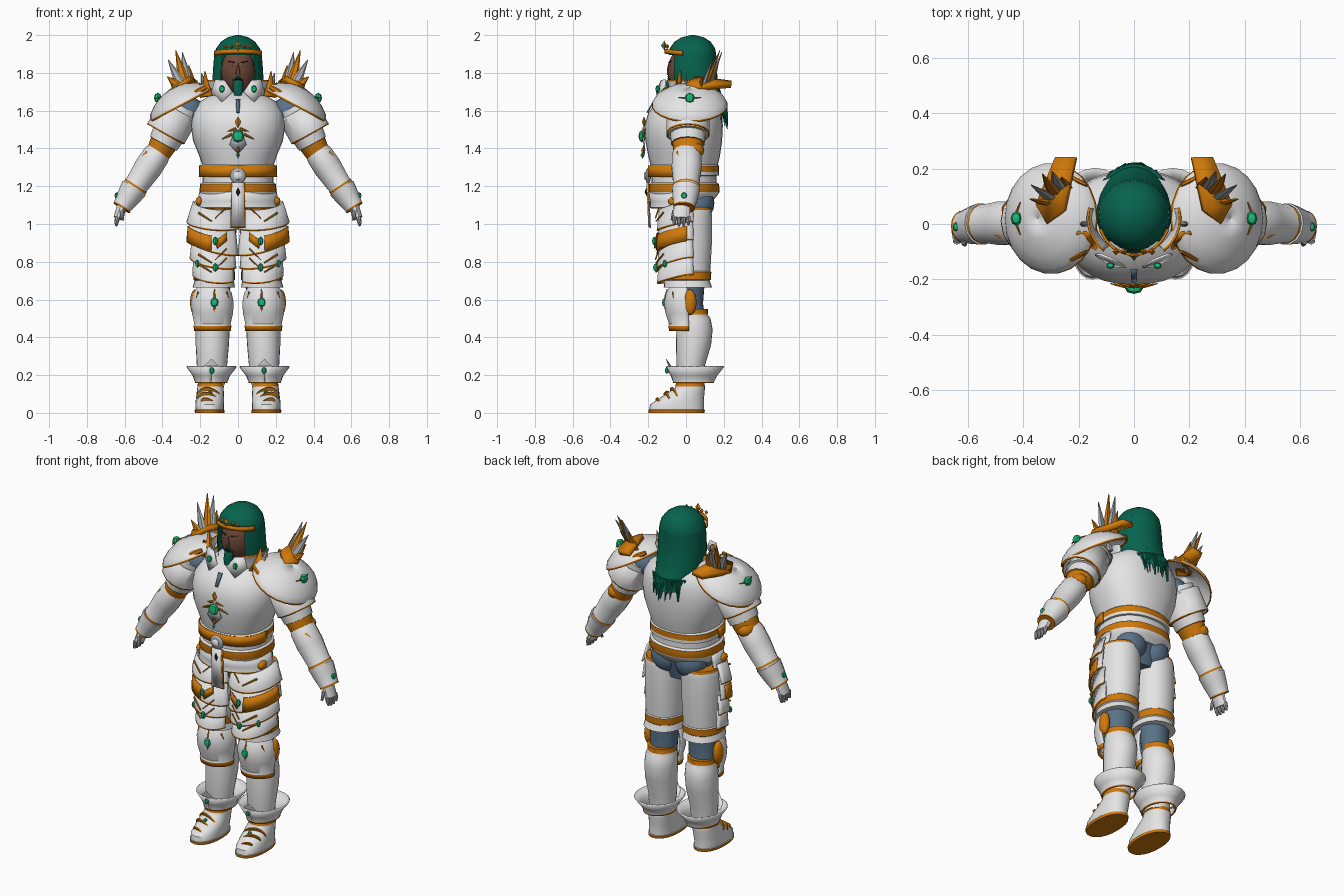
import bpy, bmesh, math, random
from mathutils import Vector

random.seed(4)
COLORS = {"white": (.78, .78, .79), "orange": (.62, .19, .003), "hair": (.002, .125, .075), "gem": (.01, .50, .19),
          "cloth": (.10, .17, .25), "skin": (.16, .065, .04), "steel": (.40, .41, .43), "dark": (.02, .015, .015)}
MATS = {k: bpy.data.materials.new(k + "_paint") for k in COLORS}
for k, c in COLORS.items():
    MATS[k].diffuse_color = (*c, 1)
W, O, H, G, C, S, T, D = COLORS

def finish(name, bm, cols, mirror=True, thick=0):
    bmesh.ops.recalc_face_normals(bm, faces=bm.faces)
    me = bpy.data.meshes.new(name)
    bm.to_mesh(me)
    bm.free()
    for c in cols:
        me.materials.append(MATS[c])
    me.shade_smooth()
    me.set_sharp_from_angle(angle=math.radians(38))
    ob = bpy.data.objects.new(name, me)
    bpy.context.collection.objects.link(ob)
    if thick:
        m = ob.modifiers.new("thickness", 'SOLIDIFY')
        m.thickness, m.offset = thick, 0
    if mirror:
        ob.modifiers.new("mirror", 'MIRROR').use_mirror_merge = False

def skin(name, rings, cols, closed=True, cap=True, mirror=True, thick=0):
    """Bridge point rings; cols gives one colour per band (or one for all)."""
    bm = bmesh.new()
    vs = [[bm.verts.new(p) for p in r] for r in rings]
    cols = [cols] * (len(rings) - 1) if isinstance(cols, str) else cols
    names, n = list(dict.fromkeys(cols)), len(rings[0])
    for i, c in enumerate(cols):
        for j in range(n if closed else n - 1):
            k = (j + 1) % n
            bm.faces.new((vs[i][j], vs[i][k], vs[i + 1][k], vs[i + 1][j])).material_index = names.index(c)
    if closed and cap:
        bm.faces.new(vs[0]).material_index = names.index(cols[0])
        bm.faces.new(vs[-1]).material_index = names.index(cols[-1])
    finish(name, bm, names, mirror, thick)

def loft(name, rings, cols, arc=None, n=24, p=1.0, dip=0, skew=0, **kw):
    """Upright body from (z, cx, cy, rx, ry); angle 0 faces front. arc limits the sweep in degrees."""
    a0, a1 = arc or (0, 360)
    ang = [math.radians(a0 + (a1 - a0) * j / n) for j in range(n + (1 if arc else 0))]
    e = lambda v: math.copysign(abs(v) ** p, v)
    pts = [[(cx + rx * e(math.sin(a)), cy - ry * e(math.cos(a)), z - dip * max(0, math.cos(a)) + skew * math.sin(a))
            for a in ang] for z, cx, cy, rx, ry in rings]
    skin(name, pts, cols, closed=arc is None, **kw)

def limb(name, a, b, prof, cols, n=14, **kw):
    """Tube from a to b with profile (t, width, depth)."""
    a, b = Vector(a), Vector(b)
    d = (b - a).normalized()
    u = Vector((0, 1, 0)).cross(d).normalized()
    v = d.cross(u)
    ang = [2 * math.pi * j / n for j in range(n)]
    skin(name, [[a + (b - a) * t + u * r * math.cos(g) + v * s * math.sin(g) for g in ang] for t, r, s in prof], cols, **kw)

def ball(name, pos, size, col, seg=16, mirror=True):
    bm = bmesh.new()
    bmesh.ops.create_uvsphere(bm, u_segments=seg, v_segments=max(seg // 2, 2), radius=1)
    for v in bm.verts:
        v.co = Vector([pos[i] + v.co[i] * size[i] for i in range(3)])
    finish(name, bm, [col], mirror)

def plate(name, pts, col, mirror=True, thick=.008):
    bm = bmesh.new()
    bm.faces.new([bm.verts.new(p) for p in pts])
    finish(name, bm, [col], mirror, thick)

def spike(name, a, b, w, d, col, mirror=True):
    limb(name, a, b, [(0, w, d), (.45, w * .8, d * .8), (1, .002, .002)], col, n=6, mirror=mirror)

def strip(name, a, b, w=.005):
    limb(name, a, b, [(0, w, .004), (1, w * .6, .004)], O, n=6)

# --- torso and waist
loft("breastplate", [(1.30, 0, -.01, .185, .175), (1.36, 0, -.01, .205, .19), (1.44, 0, -.012, .238, .203),
     (1.52, 0, -.012, .25, .207), (1.59, 0, -.005, .24, .195), (1.645, 0, .01, .205, .165), (1.70, 0, .03, .12, .10)],
     W, p=.88, n=32, mirror=False)
loft("waist_belts", [(z, 0, -.01, rx, ry) for z, rx, ry in [(1.12, .175, .15), (1.15, .195, .175), (1.17, .205, .188),
     (1.212, .20, .185), (1.22, .188, .172), (1.255, .188, .172), (1.257, .20, .184), (1.275, .20, .184),
     (1.308, .20, .184), (1.32, .187, .172)]], [W, W, O, W, W, W, W, O, W], p=.88, n=32, mirror=False)
loft("belt_front", [(1.25, 0, -.01, .205, .19), (1.31, 0, -.01, .203, .188)], O, arc=(-88, 88), p=.88, mirror=False, thick=.006)
loft("front_fauld", [(1.17, 0, -.01, .20, .185), (1.12, 0, -.01, .21, .175), (1.09, 0, -.01, .215, .175),
     (1.084, 0, -.01, .217, .177)], [W, W, O], arc=(-105, 105), mirror=False, thick=.01)
loft("hips", [(1.0, 0, .01, .12, .09), (1.08, 0, .01, .17, .11), (1.2, 0, 0, .17, .15)], C, mirror=False)
ball("seat_cloth", (.078, .065, 1.11), (.092, .085, .095), C, 20)
ball("hip_pouch", (.205, -.06, 1.12), (.02, .035, .025), O)

# --- buckle, hanging strap and chest emblem
for part, w, y, zb, c in (("hanging_strap_trim", .036, -.2, .98, O), ("hanging_strap", .03, -.206, .988, W)):
    plate(part, [(-w, y, 1.22), (w, y, 1.22), (w + .004, y + .01, zb), (-w - .004, y + .01, zb)], c, False)
ball("buckle", (0, -.2, 1.255), (.042, .015, .042), T, mirror=False)
ball("buckle_boss", (0, -.212, 1.255), (.024, .012, .024), W, 10, False)
plate("chest_diamond", [(0, -.222, 1.37), (.045, -.222, 1.42), (.03, -.224, 1.46), (-.03, -.224, 1.46), (-.045, -.222, 1.42)], T, False)
for part, y, z, sx, sz, c in [("strap_stud", -.208, 1.17, .012, .025, D), ("emblem_low_point", -.226, 1.39, .009, .025, O),
                              ("emblem_top_point", -.222, 1.54, .018, .03, O), ("emblem_low_gem", -.23, 1.365, .009, .02, G),
                              ("circlet_crest", -.115, 1.945, .018, .028, O), ("circlet_gem", -.122, 1.945, .008, .014, G)]:
    ball(part, (0, y, z), (sx, .012, sz), c, 4, False)
ball("chest_gem", (0, -.232, 1.465), (.033, .02, .033), G, 8, False)
spike("emblem_ray", (.032, -.226, 1.475), (.085, -.215, 1.45), .007, .006, O)
spike("emblem_upper_ray", (.01, -.226, 1.505), (.055, -.215, 1.49), .008, .006, O)
plate("throat_cloth", [(-.012, -.165, 1.66), (.012, -.165, 1.66), (.008, -.205, 1.59), (-.008, -.205, 1.59)], C, False)

# --- collar
loft("collar", [(1.64, 0, .02, .15, .14), (1.70, 0, .02, .145, .13), (1.755, 0, .02, .165, .15),
     (1.762, 0, .02, .167, .152)], [W, W, O], arc=(40, 105), n=10, thick=.008)
plate("collar_flap", [(.03, -.155, 1.7), (.085, -.15, 1.645), (.14, -.11, 1.7), (.12, -.11, 1.765), (.07, -.13, 1.76)], W)
plate("collar_wing", [(.135, -.09, 1.68), (.2, -.06, 1.67), (.205, -.03, 1.75), (.185, -.03, 1.735),
      (.175, -.03, 1.81), (.155, -.05, 1.74)], O, thick=.012)
spike("collar_fin", (.17, .0, 1.7), (.195, .0, 1.80), .02, .012, T)

# --- head
ball("face", (0, -.005, 1.81), (.09, .092, .125), S, 24, False)
limb("neck", (0, .02, 1.64), (0, .01, 1.76), [(0, .07, .07), (1, .06, .06)], S, mirror=False)
spike("nose", (0, -.085, 1.79), (0, -.093, 1.85), .016, .018, S, False)
ball("eye", (.034, -.087, 1.838), (.011, .006, .005), W, 8)
ball("pupil", (.034, -.092, 1.838), (.005, .003, .005), G, 8)
ball("lips", (0, -.089, 1.768), (.02, .01, .007), D, 8, False)
limb("brow", (.016, -.091, 1.854), (.055, -.08, 1.862), [(0, .003, .004), (1, .002, .004)], D, n=6)
limb("moustache", (0, -.093, 1.782), (.03, -.082, 1.762), [(0, .004, .005), (1, .003, .005)], H, n=6)
limb("beard", (0, -.085, 1.758), (0, -.1, 1.68), [(0, .026, .018), (.6, .027, .022), (1, .018, .01)], H, mirror=False)
CROWN = [(2.0, 0, .035, .012, .012), (1.988, 0, .035, .056, .06), (1.965, 0, .035, .09, .096),
         (1.93, 0, .034, .116, .12), (1.895, 0, .033, .126, .127)]
FALL = [(1.84, 0, .033, .131, .13), (1.76, 0, .035, .136, .132), (1.68, 0, .048, .132, .142)]
loft("hair_crown", CROWN, H, n=32, mirror=False)
loft("hair_curtain", CROWN[4:] + FALL, H, arc=(42, 318), n=32, mirror=False)
loft("hair_back", FALL[2:] + [(1.62, 0, .068, .122, .145), (1.57, 0, .09, .105, .132)], H, arc=(105, 255), n=16, mirror=False)
for i in range(23):
    x = -.11 + .22 * i / 22
    y = .08 + .13 * math.sqrt(1 - (x / .125) ** 2)
    spike(f"hair_strand_{i}", (x, y, 1.64), (x * .9 + random.uniform(-.02, .02), y + random.uniform(0, .02),
          random.uniform(1.5, 1.57)), .012, .008, H, False)
loft("circlet", [(1.888, 0, .03, .13, .14), (1.912, 0, .03, .129, .14)], O, arc=(-70, 70), dip=-.014, mirror=False, thick=.01)
for x in (.035, .065):
    ball("circlet_stud", (x, -.1, 1.94), (.012, .012, .014), O, 4)

# --- shoulders
ball("shoulder_cloth", (.265, .01, 1.6), (.085, .085, .075), C)
t = math.radians(28)
base = Vector((.30, .02, 1.632))
limb("pauldron", base, base + Vector((math.sin(t), 0, math.cos(t))) * .1, [(-.06, .187, .198), (.03, .184, .197),
     (.3, .168, .18), (.62, .125, .135), (.88, .065, .075), (1, .001, .001)], [O, W, W, W, W], n=22, cap=False, thick=.006)
for s in (-1, 1):
    limb("pauldron_trim", (.17, .02 + s * .12, 1.725), (.26, .02 + s * .165, 1.675),
         [(0, .012, .006), (.5, .016, .009), (1, .006, .004)], O, n=6)
    spike("pauldron_gem_ray", (.425, .02 + s * .02, 1.668), (.41, .02 + s * .06, 1.67), .005, .005, O)
plate("shoulder_crest", [(.21, .24, 1.745), (.28, .24, 1.735), (.35, .07, 1.72), (.31, .0, 1.73), (.25, .05, 1.77)], O, thick=.03)
for i, (x, y, z, c) in enumerate([(.26, .17, 1.84, O), (.295, .19, 1.91, T), (.33, .18, 1.92, O),
                                  (.37, .14, 1.87, T), (.375, .09, 1.78, O)]):
    spike(f"shoulder_spike_{i}", (.25 + i * .014, .13 - i * .014, 1.72), (x, y, z), .028, .013, c)

# --- arms
limb("upper_arm", (.29, .01, 1.62), (.425, .01, 1.37), [(0, .095, .10), (.3, .10, .108), (.58, .099, .107),
     (.595, .10, .108), (.60, .088, .095), (.78, .08, .09), (.785, .073, .083), (1, .064, .074)], [W, W, O, W, W, O, O])
limb("arm_lame", (.315, .01, 1.60), (.385, .01, 1.475), [(0, .104, .112), (.95, .108, .114), (1, .107, .113)],
     [W, O], cap=False, thick=.006)
ball("elbow_guard", (.43, .035, 1.39), (.05, .062, .045), O)
limb("forearm", (.415, .005, 1.39), (.565, .0, 1.165), [(0, .06, .068), (.1, .072, .078), (.4, .074, .081),
     (.8, .064, .07), (.83, .067, .072), (.87, .067, .072), (1, .06, .062)], [W, W, W, W, O, W])
limb("gauntlet_cuff", (.55, 0, 1.19), (.617, -.01, 1.085), [(0, .072, .076), (.5, .062, .068), (.93, .05, .058),
     (1, .051, .059)], [W, W, O])
plate("elbow_chip", [(.47, -.062, 1.36), (.5, -.05, 1.335), (.515, -.03, 1.35), (.485, -.045, 1.385)], O)
limb("palm", (.61, -.02, 1.10), (.638, -.025, 1.03), [(0, .03, .045), (1, .022, .045)], W, n=10)
for i in range(4):
    y = -.062 + i * .025
    limb(f"finger_{i}", (.637, y, 1.04), (.646, y, .985 + .006 * abs(i - 1.5)), [(0, .014, .012), (.5, .012, .011), (1, .006, .006)], T, n=8)
limb("thumb", (.615, -.06, 1.07), (.61, -.075, 1.02), [(0, .014, .013), (1, .007, .007)], T, n=8)

# --- thighs and layered front plates
loft("thigh", [(.665, .128, .01, .112, .128), (.70, .126, .005, .104, .12), (.705, .126, .005, .11, .127),
     (.745, .125, .005, .11, .129), (.75, .124, .005, .105, .124), (.9, .122, .005, .112, .132), (1.04, .12, .005, .112, .132),
     (1.075, .118, .005, .11, .13), (1.09, .116, .005, .108, .126)], [W, W, O, W, W, W, W, O], p=.92)
for i, (zt, zb, rt, rb, sk) in enumerate([(1.11, 1.0, .115, .148, .01), (1.02, .88, .128, .145, .035),
                                          (.91, .80, .12, .132, .02), (.83, .72, .112, .118, .01)]):
    loft(f"thigh_plate_{i}", [(zt, .12, 0, rt, .14), (zb + .007, .12, 0, rb, .15), (zb, .12, 0, rb, .152)],
         [W, O], arc=(-55, 105), n=16, dip=.035, skew=sk, thick=.008)
loft("thigh_swoosh", [(.965, .12, 0, .142, .152), (.885, .12, 0, .15, .158)], O, arc=(8, 92), n=10, dip=.03, skew=.025, thick=.008)
plate("thigh_inner_chip", [(.06, -.15, .955), (.12, -.165, .91), (.11, -.165, .87), (.06, -.15, .91)], O)
for i, z in enumerate((1.06, .84, .79)):
    strip(f"thigh_slash_{i}", (.06, -.142, z + .03), (.12, -.162, z - .03), .004)
    strip(f"thigh_slash_outer_{i}", (.21, -.12, z), (.14, -.158, z - .045), .006)

# --- knees and shins
loft("knee_cloth", [(.48, .13, .03, .075, .075), (.58, .13, .02, .078, .07), (.70, .125, .015, .09, .085)], C)
loft("knee_guard", [(z, .135, y, rx, ry) for z, y, rx, ry in [(.435, 0, .094, .085), (.46, 0, .096, .09), (.47, 0, .092, .086),
     (.53, -.005, .105, .1), (.585, -.005, .108, .107), (.635, -.005, .098, .096), (.665, -.005, .078, .078),
     (.68, -.005, .085, .085)]], [O, W, W, W, W, W, O], arc=(-100, 100), thick=.008)
ball("knee_disc", (.228, .02, .585), (.026, .036, .068), O)
for s in (-1, 1):
    spike("knee_gem_ray", (.125, -.112, .585 + s * .025), (.125, -.1, .585 + s * .07), .006, .005, O)
    strip("knee_side_trim", (.135 + s * .075, -.072, .64), (.135 + s * .092, -.058, .58), .006)
    strip("knee_low_trim", (.135 + s * .092, -.058, .58), (.135 + s * .075, -.06, .49), .005)
loft("shin", [(.15, .14, .03, .07, .065), (.25, .138, .025, .08, .075), (.36, .136, .04, .088, .093), (.44, .134, .045, .09, .096),
     (.50, .133, .042, .086, .088), (.52, .133, .035, .08, .08), (.55, .133, .035, .081, .081)], [W, W, W, W, W, O])

# --- ankle cuffs and boots
loft("ankle_cuff", [(.158, .142, .04, .082, .105), (.165, .142, .04, .082, .105), (.20, .141, .042, .096, .12),
     (.246, .14, .048, .131, .151)], [O, W, W], arc=(0, 360), thick=.008)
spike("cuff_front_point", (.14, -.06, .20), (.14, -.105, .285), .06, .012, W)
loft("boot", [(0, .15, -.05, .078, .148), (.016, .15, -.05, .08, .15), (.017, .15, -.05, .075, .145), (.045, .15, -.048, .076, .142),
     (.075, .148, -.025, .075, .12), (.105, .147, .0, .072, .098), (.13, .146, .02, .07, .08), (.14, .145, .022, .07, .078),
     (.165, .145, .022, .066, .074)], [O, W, W, W, W, W, W, O], p=.9)
for i, (y, z, w, h) in enumerate([(-.15, .043, .052, .029), (-.1, .055, .072, .049), (-.06, .07, .076, .064)]):
    limb(f"boot_hoop_{i}", (.15, y, z), (.148, y + .008, z + .003), [(0, w, h), (1, w, h)], O, n=18)

# --- green gems set on the armour
for part, pos, size in [("collar", (.085, -.15, 1.715), (.015, .012, .02)), ("pauldron", (.425, .02, 1.668), (.02, .026, .027)),
                        ("cuff", (.642, -.01, 1.15), (.012, .016, .018)), ("thigh_upper", (.12, -.168, .91), (.014, .012, .022)),
                        ("thigh_lower", (.12, -.16, .77), (.014, .014, .022)), ("thigh_outer", (.215, -.112, .79), (.012, .012, .02)),
                        ("knee", (.125, -.112, .585), (.022, .015, .025)), ("ankle", (.138, -.1, .225), (.013, .012, .018)),
                        ("boot", (.148, -.1, .108), (.012, .012, .01))]:
    ball(part + "_gem", pos, size, G, 8)
